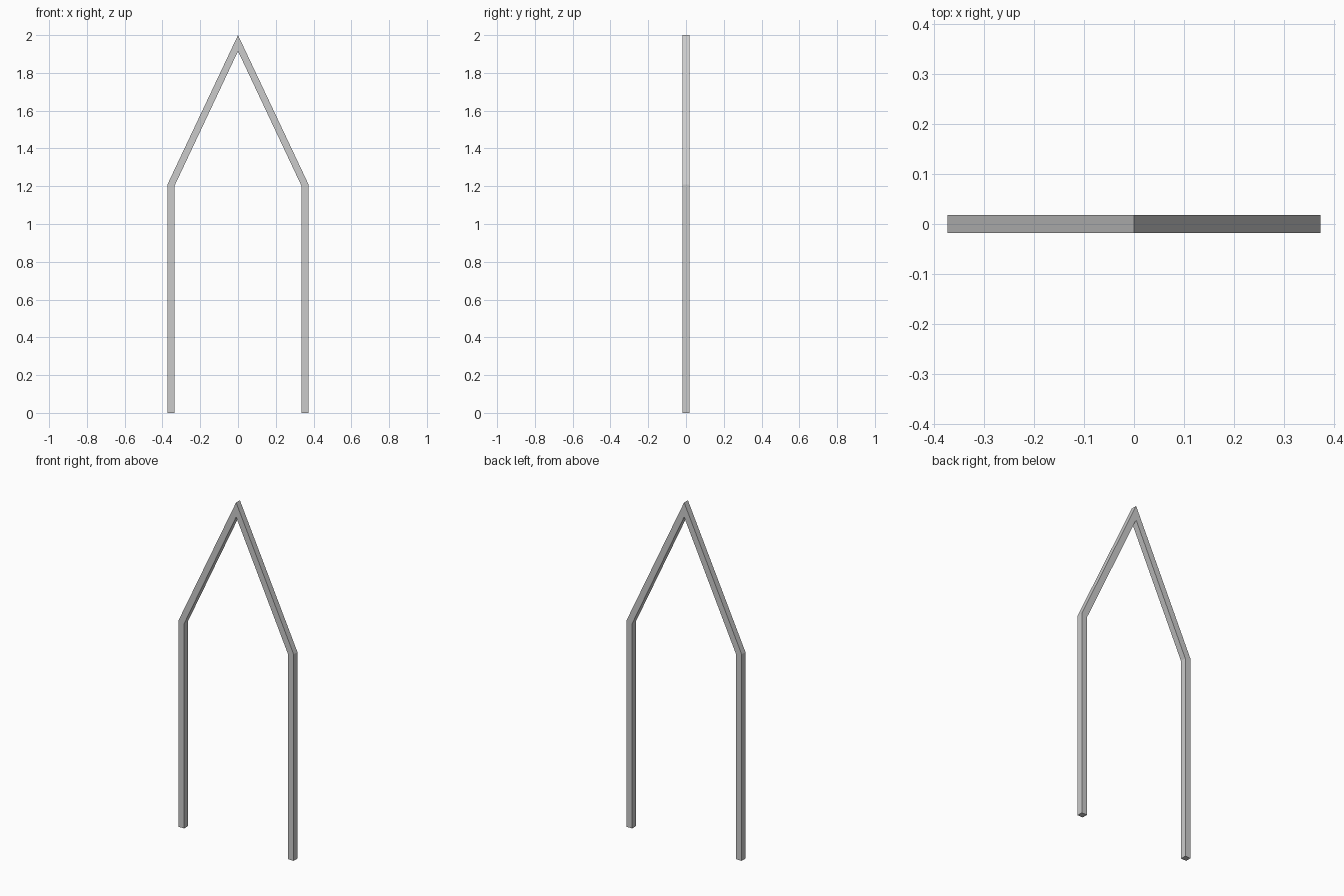
import bpy, bmesh

if "Cube" in bpy.data.objects:
    bpy.data.objects.remove(bpy.data.objects["Cube"])

HALF_DEPTH = 0.0175
# Right half of the frame, foot to ridge: (outer, inner) mitred edge pairs in x, z
STATIONS = [((0.373, 0), (0.337, 0)),
            ((0.373, 1.21), (0.337, 1.2)),
            ((0, 2), (0, 1.915))]

# Pointed arch: square bar swept from foot to ridge
bm = bmesh.new()
rings = []
for (ox, oz), (ix, iz) in STATIONS:
    rings.append([bm.verts.new(p) for p in (
        (ox, -HALF_DEPTH, oz), (ox, HALF_DEPTH, oz),
        (ix, HALF_DEPTH, iz), (ix, -HALF_DEPTH, iz))])
for a, b in zip(rings, rings[1:]):
    for i in range(4):
        j = (i + 1) % 4
        bm.faces.new((a[i], a[j], b[j], b[i]))
bm.faces.new(rings[0][::-1])

# Mirror to the left half and weld at the ridge
copy = bmesh.ops.duplicate(bm, geom=bm.verts[:] + bm.edges[:] + bm.faces[:])
for v in copy["geom"]:
    if isinstance(v, bmesh.types.BMVert):
        v.co.x = -v.co.x
bmesh.ops.remove_doubles(bm, verts=bm.verts[:], dist=0.0001)
bmesh.ops.recalc_face_normals(bm, faces=bm.faces[:])

mesh = bpy.data.meshes.new("pointed_arch_frame")
bm.to_mesh(mesh)
bm.free()
bpy.context.collection.objects.link(bpy.data.objects.new("pointed_arch_frame", mesh))
